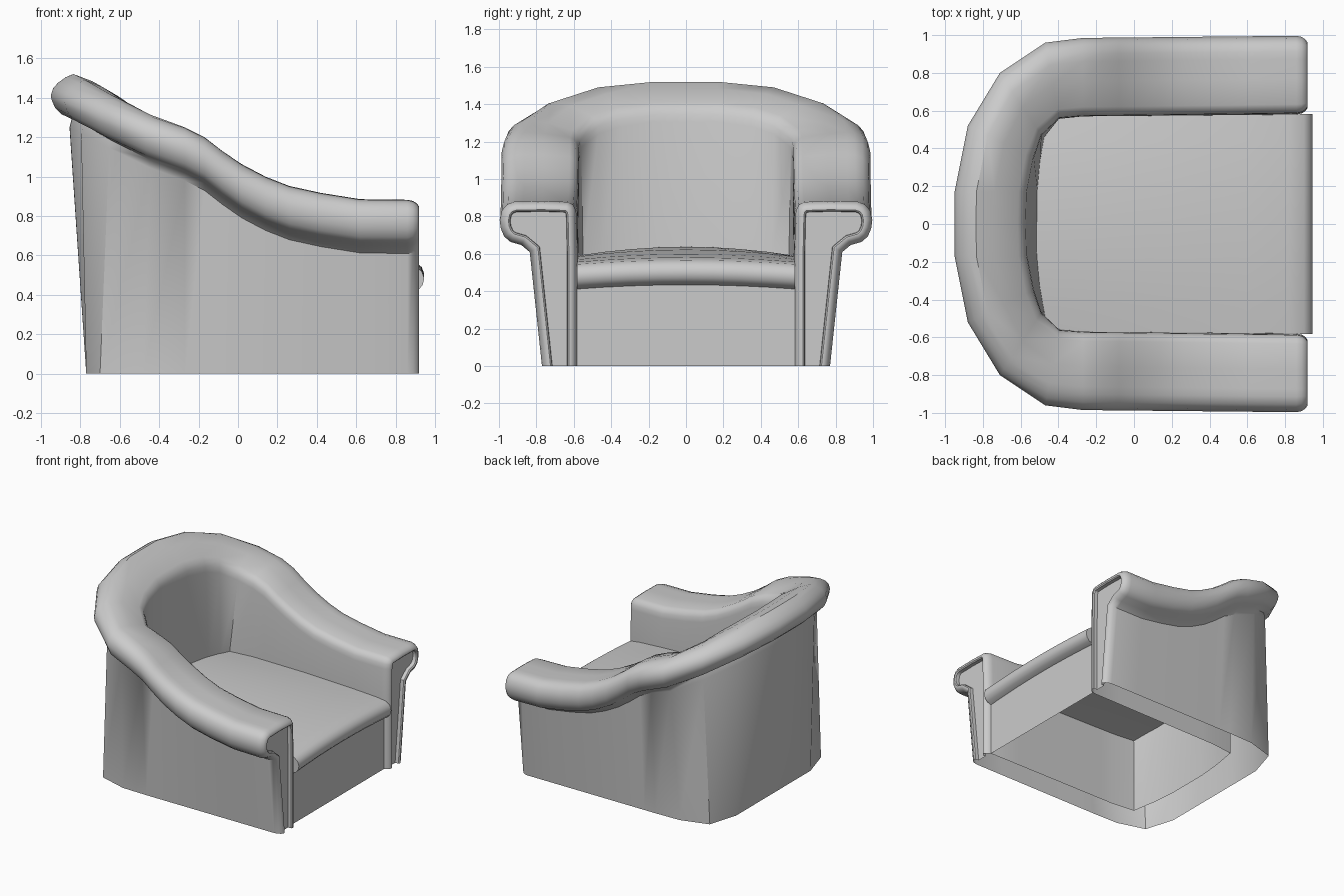
import bpy
import math
from mathutils import Vector

cube = bpy.data.objects.get("Cube")
if cube:
    bpy.data.objects.remove(cube)

grey = bpy.data.materials.new("plain_grey_upholstery")
grey.use_nodes = True
grey.diffuse_color = (0.6, 0.6, 0.6, 1)
grey.node_tree.nodes["Principled BSDF"].inputs["Base Color"].default_value = (0.6, 0.6, 0.6, 1)


def make_object(name, verts, faces, angle):
    mesh = bpy.data.meshes.new(name)
    mesh.from_pydata(verts, [], faces)
    mesh.materials.append(grey)
    obj = bpy.data.objects.new(name, mesh)
    bpy.context.collection.objects.link(obj)
    bpy.ops.object.select_all(action='DESELECT')
    obj.select_set(True)
    bpy.context.view_layer.objects.active = obj
    bpy.ops.object.shade_smooth_by_angle(angle=math.radians(angle))
    return obj


def bridge(rings):
    """Quads between neighbouring open rings of equal length."""
    n = len(rings[0])
    return [(r * n + k, r * n + k + 1, r * n + n + k + 1, r * n + n + k)
            for r in range(len(rings) - 1) for k in range(n - 1)]


# Padded roll section: across (0 inner, 1 outer), drop (in roll heights), share of the lean
ROLL = [(0, 0.36, 1), (0.01, 0.2, 0.98), (0.05, 0.07, 0.93), (0.12, 0.01, 0.83),
        (0.45, -0.01, 0.3), (0.7, 0, 0), (0.8, 0, 0.12), (0.9, 0.06, 0.22), (0.97, 0.2, 0.2),
        (1, 0.42, 0.08), (0.985, 0.62, -0.08), (0.94, 0.8, -0.12), (0.86, 0.92, -0.1),
        (0.72, 0.99, -0.05)]
ROLL_HEIGHT = 0.235
SEAT_LEVEL = 0.575


def section(inner, outer, seat, base, top, lean, neck):
    """One cross-section: inner wall up, over the roll, outer wall down."""
    inner, outer = Vector(inner), Vector(outer)
    ring = [(*seat, 0), (*seat, SEAT_LEVEL)]
    for u, drop, share in ROLL:
        p = inner.lerp(outer, u)
        ring.append((p.x, p.y, top - drop * ROLL_HEIGHT - lean * share))
    p = inner.lerp(outer, neck)
    ring.append((p.x, p.y, top - 1.15 * ROLL_HEIGHT))
    ring.append((*base, 0))
    return [Vector(p) for p in ring]


# Back half-curve: inner edge, outer edge, seat corner, base, top, lean, neck
half = [
    section((-0.57, 0), (-0.95, 0), (-0.51, 0), (-0.77, 0), 1.52, 0.13, 0.75),
    section((-0.565, 0.17), (-0.95, 0.17), (-0.51, 0.17), (-0.77, 0.2), 1.52, 0.13, 0.75),
    section((-0.53, 0.35), (-0.88, 0.52), (-0.495, 0.34), (-0.77, 0.47), 1.49, 0.125, 0.76),
    section((-0.49, 0.47), (-0.71, 0.8), (-0.475, 0.46), (-0.7, 0.7), 1.415, 0.09, 0.74),
    section((-0.395, 0.56), (-0.47, 0.96), (-0.46, 0.55), (-0.48, 0.765), 1.315, 0.06, 0.68),
]
# Arm: height of the roll along x
for x, top, lean in [(-0.27, 1.25, 0.03), (-0.17, 1.2, 0.02), (-0.08, 1.13, 0.01),
                     (0.02, 1.06, 0), (0.14, 0.997, 0), (0.26, 0.95, 0),
                     (0.42, 0.915, 0), (0.62, 0.883, 0), (0.86, 0.88, 0)]:
    t = (x + 0.27) / 1.2
    half.append(section((x, 0.57 + 0.015 * t), (x, 0.985 + 0.012 * t), (x, 0.57 + 0.01 * t),
                        (x, 0.77), top, lean, 0.61))


def inset(ring, x, amount):
    """Arm-end outline shrunk inward and placed at x; feet stay on the floor."""
    out = []
    for i, p in enumerate(ring):
        a = ring[i - 1] if i else p - (ring[1] - p)
        b = ring[i + 1] if i + 1 < len(ring) else p + (p - a)
        n1 = Vector((0, (p - a).z, -(p - a).y)).normalized()
        n2 = Vector((0, (b - p).z, -(b - p).y)).normalized()
        n = (n1 + n2).normalized()
        q = p + n * amount / max(0.5, n.dot(n1))
        out.append(Vector((x, q.y, 0 if p.z == 0 else q.z)))
    return out


# Rounded arm end with a recessed facing
end = half[-1]
half += [inset(end, x, d) for x, d in [(0.888, 0.006), (0.908, 0.019), (0.919, 0.035),
                                       (0.919, 0.046), (0.912, 0.054), (0.885, 0.056)]]

mirrored = [[Vector((p.x, -p.y, p.z)) for p in ring] for ring in half[:0:-1]]
rings = mirrored + half
count = len(rings[0])
faces = bridge(rings)
last = (len(rings) - 1) * count
faces += [tuple(range(count))[::-1], tuple(range(last, last + count))]
make_object("back_and_arms", [p for ring in rings for p in ring], faces, 40)

# Seat crowned more at the back, with a rounded front nose
SEAT = [(-0.54, 0.585), (-0.25, 0.59), (0.2, 0.585), (0.6, 0.57), (0.82, 0.557), (0.9, 0.544),
        (0.932, 0.52), (0.945, 0.485), (0.937, 0.45), (0.915, 0.425), (0.875, 0.41)]
WIDTH = 0.582
steps = 8
rows = []
for i in range(steps + 1):
    s = 2 * i / steps - 1
    rows.append([(x, s * WIDTH, z + (0.022 + 0.022 * (0.9 - x)) * (1 - s * s)) for x, z in SEAT])
seat_faces = bridge(rows)
nose = range(4, len(SEAT))
seat_faces += [tuple(nose), tuple(steps * len(SEAT) + k for k in reversed(nose))]
make_object("seat", [p for row in rows for p in row], seat_faces, 40)

# Flat panel under the seat nose
panel = [[(0.88, y, 0), (0.88, y, 0.44)] for y in (-WIDTH, WIDTH)]
make_object("front_panel", panel[0] + panel[1], [(0, 2, 3, 1)], 30)
